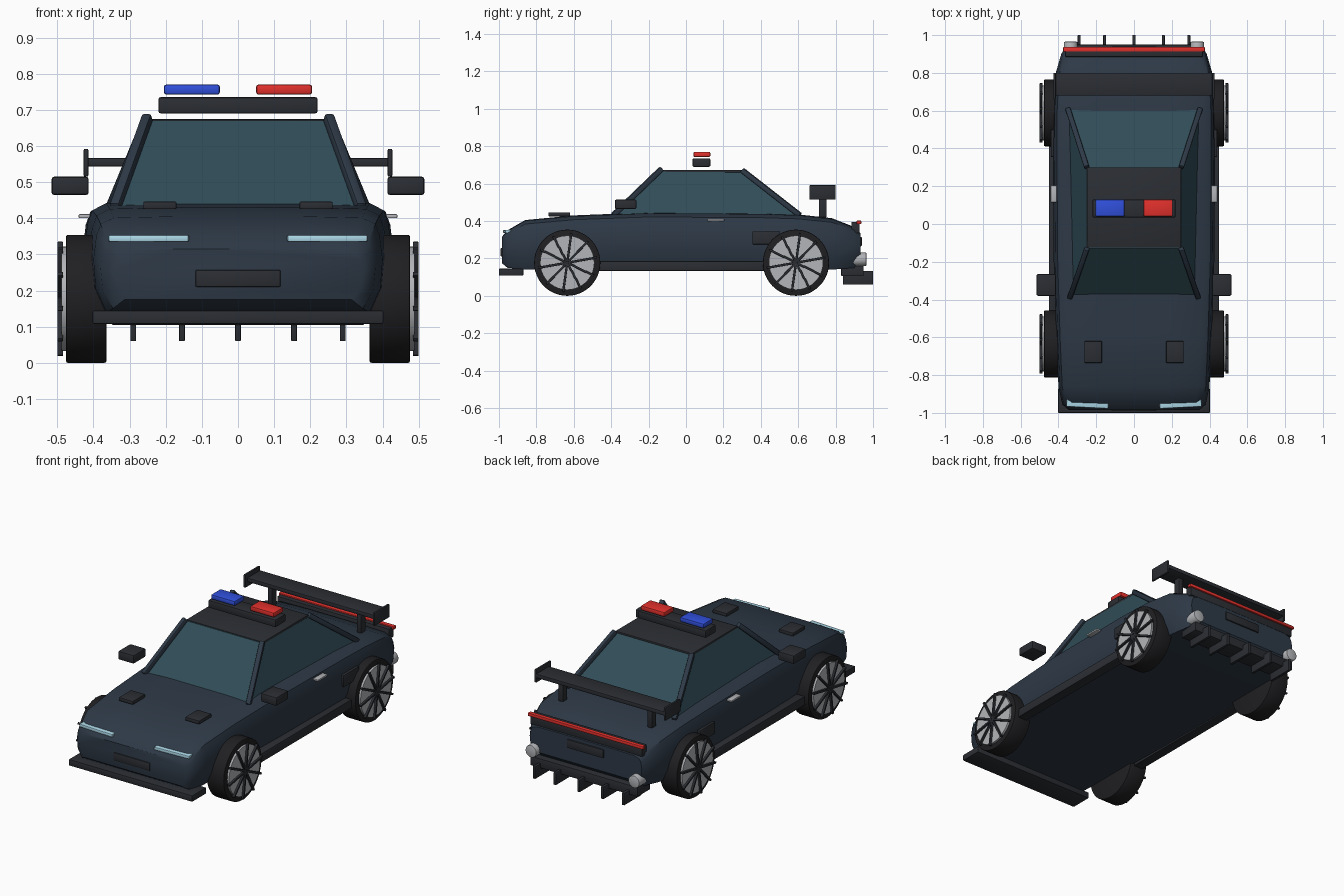
import bpy, bmesh, math
from mathutils import Vector, Matrix

if "Cube" in bpy.data.objects:
    bpy.data.objects.remove(bpy.data.objects["Cube"])


def mat(name, r, g, b):
    m = bpy.data.materials.new(name)
    m.diffuse_color = (r, g, b, 1)
    m.use_nodes = True
    m.node_tree.nodes["Principled BSDF"].inputs["Base Color"].default_value = m.diffuse_color
    return m


PAINT = mat("paint", 0.027, 0.041, 0.062)
TRIM = mat("trim", 0.024, 0.027, 0.033)
RUBBER = mat("rubber", 0.014, 0.014, 0.016)
GLASS = mat("glass", 0.03, 0.073, 0.095)
SILVER = mat("silver", 0.45, 0.46, 0.48)
BLUE = mat("blue", 0.03, 0.08, 0.72)
RED = mat("red", 0.76, 0.03, 0.025)
LAMP = mat("lamp", 0.42, 0.7, 0.82)


def finish(name, bm, m, angle=35):
    bmesh.ops.recalc_face_normals(bm, faces=bm.faces)
    me = bpy.data.meshes.new(name)
    bm.to_mesh(me)
    bm.free()
    me.shade_smooth()
    me.set_sharp_from_angle(angle=math.radians(angle))
    me.materials.append(m)
    ob = bpy.data.objects.new(name, me)
    bpy.context.collection.objects.link(ob)
    return ob


def box(name, x, y, z, m, bevel=0.004, rot=None):
    """Box from (min, max) ranges, optionally turned about its centre."""
    bm = bmesh.new()
    bmesh.ops.create_cube(bm, size=1)
    bmesh.ops.scale(bm, verts=bm.verts, vec=(x[1] - x[0], y[1] - y[0], z[1] - z[0]))
    if bevel:
        bmesh.ops.bevel(bm, geom=bm.edges[:], offset=bevel, segments=2, profile=0.5, affect='EDGES')
    if rot:
        bmesh.ops.rotate(bm, verts=bm.verts, matrix=rot)
    c = Vector((sum(x), sum(y), sum(z))) / 2
    bmesh.ops.translate(bm, verts=bm.verts, vec=c)
    return finish(name, bm, m)


def side_box(name, s, x, *args, **kw):
    return box(name, sorted((s * x[0], s * x[1])), *args, **kw)


def beam(name, p, q, w, m):
    p, q = Vector(p), Vector(q)
    d, c = q - p, (p + q) / 2
    r = d.to_track_quat('Z', 'Y').to_matrix()
    h = w / 2
    return box(name, (c.x - h, c.x + h), (c.y - h, c.y + h),
               (c.z - d.length / 2, c.z + d.length / 2), m, 0.006, r)


def cyl(name, c, r, depth, axis, m, n=40, bevel=0.0):
    bm = bmesh.new()
    bmesh.ops.create_cone(bm, cap_ends=True, segments=n, radius1=r, radius2=r, depth=depth)
    if bevel:
        rim = [e for e in bm.edges if abs(e.verts[0].co.z - e.verts[1].co.z) < 1e-5]
        bmesh.ops.bevel(bm, geom=rim, offset=bevel, segments=2, profile=0.5, affect='EDGES')
    rot = Matrix.Rotation(math.pi / 2, 3, 'Y' if axis == 'X' else 'X')
    bmesh.ops.rotate(bm, verts=bm.verts, matrix=rot)
    bmesh.ops.translate(bm, verts=bm.verts, vec=c)
    return finish(name, bm, m)


# Body: lofted sections (y, half width, bottom z, top z)
SECTIONS = [(-0.985, 0.345, 0.175, 0.315), (-0.955, 0.38, 0.15, 0.35), (-0.86, 0.40, 0.14, 0.405),
            (-0.60, 0.412, 0.14, 0.43), (-0.20, 0.425, 0.14, 0.446), (0.40, 0.43, 0.14, 0.442),
            (0.60, 0.428, 0.14, 0.435), (0.78, 0.42, 0.14, 0.415), (0.90, 0.385, 0.15, 0.368),
            (0.932, 0.365, 0.185, 0.335)]
bm = bmesh.new()
rings = []
for y, w, b, t in SECTIONS:
    h = t - b
    half = [(0.91 * w, b), (0.985 * w, b + 0.25 * h), (w, b + 0.55 * h),
            (0.98 * w, b + 0.8 * h), (0.95 * w, b + 0.92 * h), (0.86 * w, b + 0.985 * h), (0.45 * w, t)]
    pts = half + [(-x, z) for x, z in reversed(half)]
    rings.append([bm.verts.new((x, y, z)) for x, z in pts])
for a, c in zip(rings, rings[1:]):
    for i in range(len(a)):
        j = (i + 1) % len(a)
        bm.faces.new((a[i], a[j], c[j], c[i]))
bm.faces.new(rings[0])
bm.faces.new(rings[-1])
finish("body", bm, PAINT, 40)

# Cabin glass
bm = bmesh.new()
low = [bm.verts.new(p) for p in ((-.325, -.38, .43), (.325, -.38, .43), (.345, .605, .43), (-.345, .605, .43))]
top = [bm.verts.new(p) for p in ((-.248, -.13, .67), (.248, -.13, .67), (.248, .30, .664), (-.248, .30, .664))]
bm.faces.new(low)
bm.faces.new(top)
for i in range(4):
    j = (i + 1) % 4
    bm.faces.new((low[i], low[j], top[j], top[i]))
finish("cabin_glass", bm, GLASS, 10)
box("roof", (-.25, .25), (-.125, .30), (.658, .674), TRIM)

# Roof light bar
box("light_bar", (-.22, .22), (.035, .13), (.69, .735), TRIM, 0.006)
for s, name, m in ((-1, "blue_beacon", BLUE), (1, "red_beacon", RED)):
    side_box(name, s, (.05, .205), (.04, .13), (.742, .77), m, 0.007)

# Paired parts
for s, tag in ((-1, "left"), (1, "right")):
    beam("front_pillar_" + tag, (s * .34, -.39, .43), (s * .25, -.13, .68), .028, PAINT)
    beam("rear_pillar_" + tag, (s * .35, .61, .43), (s * .25, .30, .672), .028, PAINT)
    side_box("mirror_" + tag, s, (.413, .516), (-.38, -.265), (.464, .515), TRIM, bevel=.008)
    side_box("side_skirt_" + tag, s, (.39, .45), (-.52, .48), (.133, .185), TRIM)
    side_box("side_vent_" + tag, s, (.41, .44), (.355, .50), (.275, .345), TRIM)
    side_box("door_handle_" + tag, s, (.405, .441), (.115, .205), (.40, .411), SILVER, bevel=.003)
    side_box("hood_vent_" + tag, s, (.17, .262), (-.735, -.62), (.425, .446), TRIM)
    side_box("headlight_" + tag, s, (.135, .357), (-.972, -.915), (.335, .353), LAMP,
             rot=Matrix.Rotation(s * .05, 3, 'Z'))
    cyl("exhaust_" + tag, (s * .335, .915, .195), .036, .10, 'Y', SILVER, 24, .005)
    side_box("wing_post_" + tag, s, (.275, .305), (.71, .752), (.42, .55), TRIM)
    side_box("wing_endplate_" + tag, s, (.414, .427), (.66, .80), (.515, .592), TRIM)

    # Wheels with ten thin spokes each
    for y, end in ((-.635, "front"), (.588, "rear")):
        wheel = f"{end}_{tag}"
        cyl("tyre_" + wheel, (s * .42, y, .177), .177, .112, 'X', RUBBER, 48, .005)
        cyl("rim_" + wheel, (s * .475, y, .177), .145, .026, 'X', SILVER, 40)
        cyl("hub_" + wheel, (s * .484, y, .177), .024, .026, 'X', TRIM, 16)
        for k in range(10):
            a = math.radians(36 * k + 8)
            d = Vector((0, math.sin(a), math.cos(a)))
            c = Vector((s * .492, y, .177)) + d * .083
            box(f"spoke_{wheel}_{k}", (c.x - .008, c.x + .008), (c.y - .006, c.y + .006),
                (c.z - .076, c.z + .076), TRIM, .002, Matrix.Rotation(-a, 3, 'X'))

# Wing, splitter, plates and tail
box("wing", (-.42, .42), (.68, .80), (.543, .567), TRIM)
box("front_splitter", (-.402, .402), (-1.0, -.87), (.108, .145), TRIM)
box("front_plate", (-.118, .118), (-.991, -.95), (.21, .257), TRIM)
box("rear_plate", (-.118, .118), (.90, .94), (.265, .315), TRIM)
box("tail_panel", (-.365, .365), (.885, .928), (.335, .395), TRIM)
box("tail_light", (-.375, .375), (.912, .937), (.383, .402), RED)
box("diffuser", (-.35, .35), (.83, .95), (.105, .16), TRIM)
for i, x in enumerate((-.29, -.155, 0, .155, .29)):
    box(f"diffuser_fin_{i}", (x - .008, x + .008), (.84, 1.0), (.06, .132), TRIM, .002)
